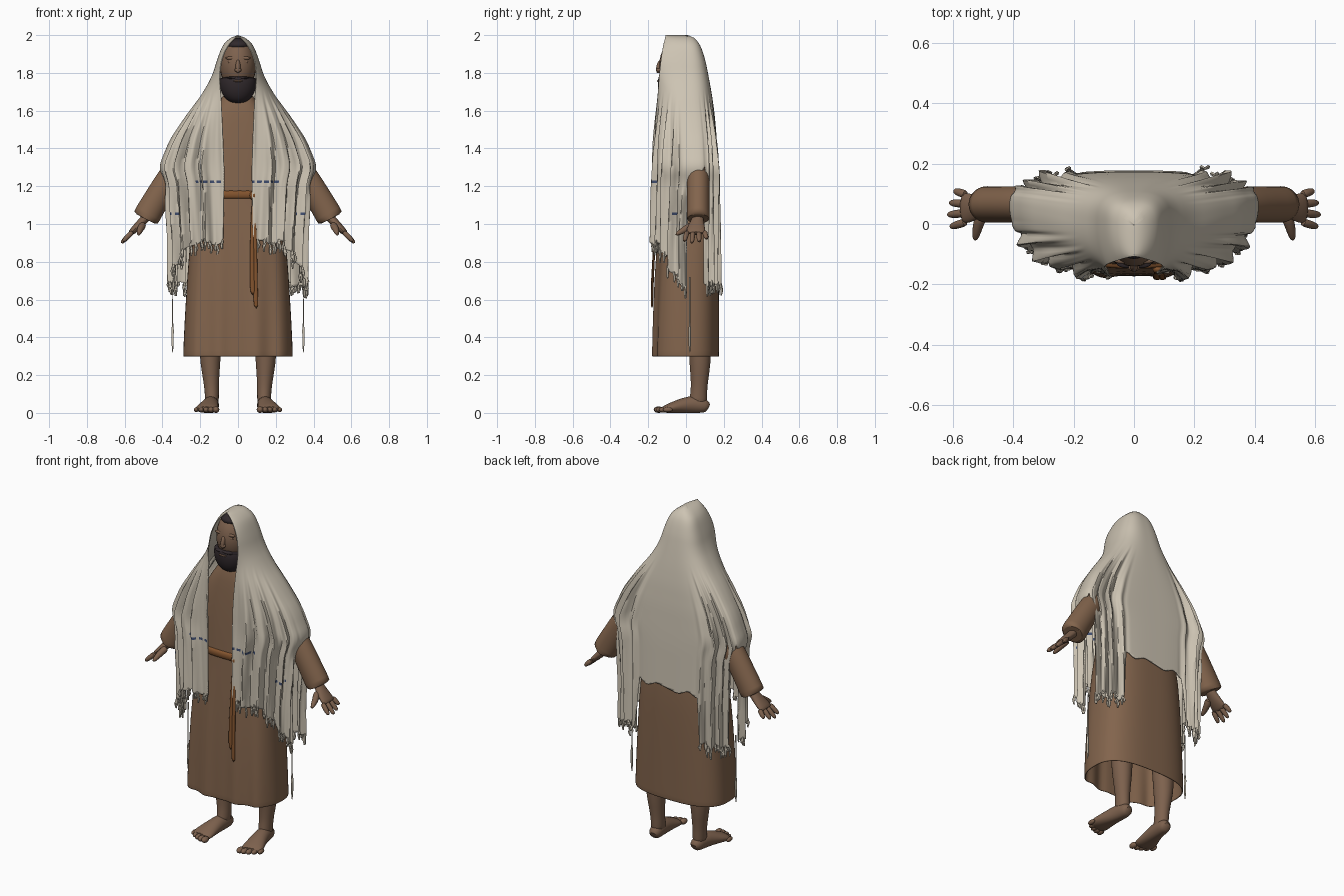
import bpy, bmesh, math, random
from mathutils import Vector, Matrix

random.seed(4)
if "Cube" in bpy.data.objects:
    bpy.data.objects.remove(bpy.data.objects["Cube"])


def material(name, *rgb):
    m = bpy.data.materials.new(name)
    m.use_nodes = True
    m.diffuse_color = (*rgb, 1)
    bsdf = m.node_tree.nodes["Principled BSDF"]
    bsdf.inputs["Base Color"].default_value = (*rgb, 1)
    bsdf.inputs["Roughness"].default_value = 0.8
    return m


cream = material("cream cloth", .61, .55, .45)
brown = material("brown cloth", .225, .128, .073)
skin = material("skin", .205, .12, .075)
dark = material("dark hair", .03, .022, .025)
leather = material("leather", .225, .087, .027)
blue = material("blue thread", .05, .075, .16)


def finish(name, bm, mats, mirror=False, subsurf=0, thick=0):
    bmesh.ops.recalc_face_normals(bm, faces=bm.faces)
    mesh = bpy.data.meshes.new(name)
    bm.to_mesh(mesh)
    bm.free()
    for m in mats:
        mesh.materials.append(m)
    for poly in mesh.polygons:
        poly.use_smooth = True
    mesh.set_sharp_from_angle(angle=math.radians(60))
    ob = bpy.data.objects.new(name, mesh)
    bpy.context.scene.collection.objects.link(ob)
    if mirror:
        ob.modifiers.new("Mirror", "MIRROR")
    if thick:
        ob.modifiers.new("Solidify", "SOLIDIFY").thickness = thick
    if subsurf:
        ob.modifiers.new("Subdivision", "SUBSURF").levels = subsurf
        ob.modifiers["Subdivision"].render_levels = subsurf
    return ob


def power(v, p):
    return math.copysign(abs(v) ** p, v)


def add_loft(bm, rings, n=12, ref=(0, 1, 0), p=1, caps=True):
    """Rings are (x, y, z, radius along ref, radius across)."""
    pts = [Vector(r[:3]) for r in rings]
    loops = []
    for i, r in enumerate(rings):
        d = (pts[min(i + 1, len(pts) - 1)] - pts[max(i - 1, 0)]).normalized()
        a = Vector(ref)
        a = (a - d * a.dot(d)).normalized()
        b = d.cross(a)
        loop = []
        for k in range(n):
            t = math.tau * k / n
            co = pts[i] + a * r[3] * power(math.cos(t), p) + b * r[4] * power(math.sin(t), p)
            loop.append(bm.verts.new((co.x, co.y, max(co.z, 0))))
        loops.append(loop)
    for lo, hi in zip(loops, loops[1:]):
        for k in range(n):
            bm.faces.new((lo[k], lo[k - 1], hi[k - 1], hi[k]))
    if caps:
        bm.faces.new(loops[0])
        bm.faces.new(loops[-1])


def loft(name, rings, mat, mirror=False, subsurf=1, thick=0, **kw):
    bm = bmesh.new()
    add_loft(bm, rings, **kw)
    return finish(name, bm, [mat], mirror, subsurf, thick)


def ball(name, loc, size, mat, mirror=False, tilt=0):
    bm = bmesh.new()
    mtx = Matrix.Translation(loc) @ Matrix.Rotation(tilt, 4, "X") @ Matrix.Diagonal((*size, 1))
    bmesh.ops.create_uvsphere(bm, u_segments=24, v_segments=16, radius=1, matrix=mtx)
    return finish(name, bm, [mat], mirror)


# Robe: open at the hem, with soft vertical folds in the skirt
profile = [(.298, .29, -.176, .175), (.31, .29, -.176, .175), (.45, .285, -.174, .175),
           (.7, .27, -.168, .175), (.97, .25, -.15, .172), (1.12, .22, -.138, .15),
           (1.2, .22, -.133, .145), (1.4, .22, -.12, .13), (1.54, .18, -.105, .11),
           (1.63, .11, -.095, .09), (1.7, .065, -.065, .06)]
robe = loft("robe", [(0, (f + b) / 2, z, (b - f) / 2, w) for z, w, f, b in profile],
            brown, n=72, p=.72, caps=False, thick=.008)
for v in robe.data.vertices:
    if v.co.y < 0 and v.co.z < 1.1:
        v.co.y += .011 * math.sin(abs(v.co.x) * 48) * (1.15 - v.co.z)
belt = [(0, 0, z, .143 + o, .223 + o) for z, o in ((1.13, 0), (1.138, .006), (1.172, .006), (1.18, 0))]
loft("belt", belt, leather, n=48, p=.72)
ball("belt_knot", (.08, -.15, 1.15), (.018, .015, .024), leather)
for i, (x, low) in enumerate(((.074, .62), (.092, .55))):
    loft(f"belt_end_{i + 1}", [(.08, -.153, 1.14, .006, .009), (x, -.167, .9, .006, .011),
                               (x, -.18, low + .08, .006, .012), (x + .005, -.18, low, .007, .014)], leather)

# Head, beard and face
loft("neck", [(0, 0, 1.6, .06, .06), (0, -.01, 1.78, .055, .055)], skin)
ball("head", (0, -.03, 1.84), (.096, .112, .143), skin)
ball("hair", (0, -.028, 1.948), (.07, .088, .036), dark)
loft("beard", [(0, -.08, 1.638, .03, .025), (0, -.077, 1.655, .055, .06), (0, -.07, 1.69, .078, .088),
               (0, -.065, 1.735, .088, .1), (0, -.06, 1.772, .089, .1), (0, -.06, 1.776, .07, .09)],
     dark, n=20)
ball("nose", (0, -.14, 1.835), (.013, .016, .038), skin, tilt=-.25)
ball("nose_tip", (0, -.145, 1.815), (.018, .013, .012), skin)
ball("brows", (.036, -.122, 1.878), (.03, .01, .009), skin, True)
ball("eyelids", (.036, -.121, 1.858), (.018, .009, .008), skin, True)
ball("mouth", (0, -.142, 1.757), (.026, .012, .006), skin)
ball("moustache", (.024, -.13, 1.774), (.034, .016, .008), dark, True)

# Sleeves and hands
loft("sleeves", [(.2, .06, 1.42, .05, .05), (.29, .063, 1.35, .055, .056), (.36, .065, 1.25, .06, .068),
                 (.42, .065, 1.15, .061, .069), (.485, .065, 1.04, .061, .073),
                 (.493, .065, 1.024, .062, .074), (.49, .065, 1.03, .05, .06)],
     brown, True, n=20)
loft("palms", [(.465, .065, 1.06, .03, .026), (.5, .062, 1.02, .032, .024), (.53, .055, .988, .047, .023),
               (.56, .052, .96, .053, .018), (.572, .052, .948, .049, .014)], skin, True)
for i, (reach, name) in enumerate(((.038, "little"), (.052, "ring"), (.058, "middle"), (.05, "index"))):
    y, spread = .097 - .03 * i, .012 - .009 * i
    loft(f"{name}_fingers", [(.555 + reach * k, y + spread * k, .962 - reach * k, r, r)
                             for k, r in ((0, .016), (.55, .015), (.9, .013), (1.09, .007))], skin, True, n=8)
loft("thumbs", [(.5, .04, 1.0, .022, .022), (.515, .005, .978, .019, .019),
                (.522, -.025, .96, .016, .016), (.528, -.056, .942, .008, .008)], skin, True, ref=(1, 0, 1))

# Legs, feet and toes
loft("legs", [(.143, .06, .6, .066, .066), (.147, .073, .36, .06, .06), (.147, .075, .26, .058, .054),
              (.14, .07, .14, .042, .038), (.138, .066, .08, .047, .038), (.138, .06, .03, .05, .036)],
     skin, True, n=16)
loft("feet", [(.134, .12, .025, .022, .022), (.136, .105, .036, .037, .038), (.14, .05, .046, .04, .05),
              (.15, -.02, .038, .048, .042), (.163, -.085, .024, .064, .028), (.167, -.13, .016, .064, .017)],
     skin, True, n=16, ref=(1, 0, 0))
for i in range(5):
    ball(f"toe_{i + 1}", (.117 + .026 * i, -.145 + .006 * i * i / 2, .017),
         (.018 - .0015 * i, .026, .017 - .001 * i), skin, True)

# Shawl: rows of (height, half width, opening, widest y, back y, front edge y)
shape = [(2.0, .0003, .0001, -.03, .01, -.108), (1.985, .042, .018, -.02, .045, -.11),
         (1.95, .08, .052, 0, .075, -.12), (1.88, .108, .088, 0, .10, -.132),
         (1.78, .138, .1, 0, .12, -.143), (1.68, .195, .09, .01, .138, -.15),
         (1.58, .272, .085, .03, .152, -.157), (1.45, .36, .08, .05, .163, -.163),
         (1.3, .422, .075, .06, .17, -.166), (1.22, .39, .075, .055, .173, -.17),
         (.9, .37, .08, .04, .179, -.174), (.5, .37, .1, .04, .179, -.174)]
P = .7


def ramp(v, lo, hi):
    v = min(max((v - lo) / (hi - lo), 0), 1)
    return v * v * (3 - 2 * v)


def row_at(z):
    for a, b in zip(shape, shape[1:]):
        if z >= b[0]:
            k = (a[0] - z) / (a[0] - b[0])
            return [u + (v - u) * k for u, v in zip(a, b)][1:]


def smooth_row(z):
    gap = min(.035, (2 - z) / 3)
    near = [row_at(z + gap * k) for k in (-1, -.5, 0, .5, 1)]
    return [sum(values) / len(near) for values in zip(*near)]


def hem(t):
    """Lower edge: short in the middle of the back, long at the sides, rising at the front."""
    t, wave = abs(t), .012 * math.sin(t * 60)
    if t < .5:
        return .97 - .29 * ramp(t, .13, .16) + wave
    return .67 + .23 * ramp(t, .58, .88) + wave


def shawl_point(t, z):
    w, opening, yc, yb, ye = smooth_row(z)
    end = math.pi - math.asin((opening / w) ** (1 / P))
    ang = abs(t) * end
    x = w * math.sin(ang) ** P
    c = math.cos(ang)
    y = yc + (yb - yc) * c ** P if c > 0 else yc + (yc - ye) * c / abs(math.cos(end))
    # Hanging folds, fading out over the hood, the middle of the back and the arms
    phase = abs(t) * 80 + (.8 if t < 0 else 0) + 1.5 * z
    fold = math.sin(phase) + .45 * math.sin(phase * 1.7 + 3 * z)
    fold *= (.013 + .012 * abs(math.sin(2 * ang))) * ramp(-z, -1.72, -1.25) * ramp(abs(t), .1, .2)
    fold *= max(ramp(abs(c), .15, .6), ramp(-z, -1.25, -1.1))
    x += fold * math.sin(ang) * .7
    y += fold * c
    return (math.copysign(x, t), y, z)


cols, rows, step = 115, 98, .014
ts = [i / cols for i in range(-cols, cols + 1)]
bm = bmesh.new()
grid = [[bm.verts.new(shawl_point(t, max(2 - step * j, hem(t)))) for t in ts] for j in range(rows)]
for j in range(rows - 1):
    z = 2 - step * j
    for i in range(2 * cols):
        mid = abs(ts[i] + ts[i + 1]) / 2
        slit = .43 < mid < .585 and z < 1.27 + (.5 - mid) * .5
        if slit or z <= min(hem(ts[i]), hem(ts[i + 1])):
            continue
        face = bm.faces.new((grid[j][i], grid[j][i + 1], grid[j + 1][i + 1], grid[j + 1][i]))
        front_band = j == 55 and mid > .88 and i % 3
        side_band = j == 67 and .66 < mid < .76 and i % 3
        face.material_index = 1 if front_band or side_band else 0
bmesh.ops.remove_doubles(bm, verts=bm.verts, dist=.0008)
bmesh.ops.delete(bm, geom=[v for v in bm.verts if not v.link_faces], context="VERTS")
finish("shawl", bm, [cream, blue], thick=.005)

# Knotted fringe along the long parts of the hem
bm = bmesh.new()
for t in ts[::3]:
    if .15 < abs(t) < .43 or abs(t) > .585:
        x, y, z = shawl_point(t, hem(t))
        for k in range(2):
            dx, dy = random.uniform(-.012, .012), random.uniform(-.004, .006)
            drop = random.uniform(.02, .06)
            add_loft(bm, [(x, y, z + .012, .005, .005), (x + dx, y + dy, z - drop / 2, .007, .007),
                          (x + dx / 2, y + dy / 2, z - drop, .004, .004)], n=5)
finish("fringe", bm, [cream])

# Long corner cords with wrapped ends
loft("corner_cords", [(.345, .02, .72, .003, .003), (.346, .02, .48, .003, .003), (.346, .02, .44, .007, .007),
                      (.346, .02, .36, .006, .006), (.346, .02, .32, .002, .002)], cream, True, n=6, subsurf=0)
